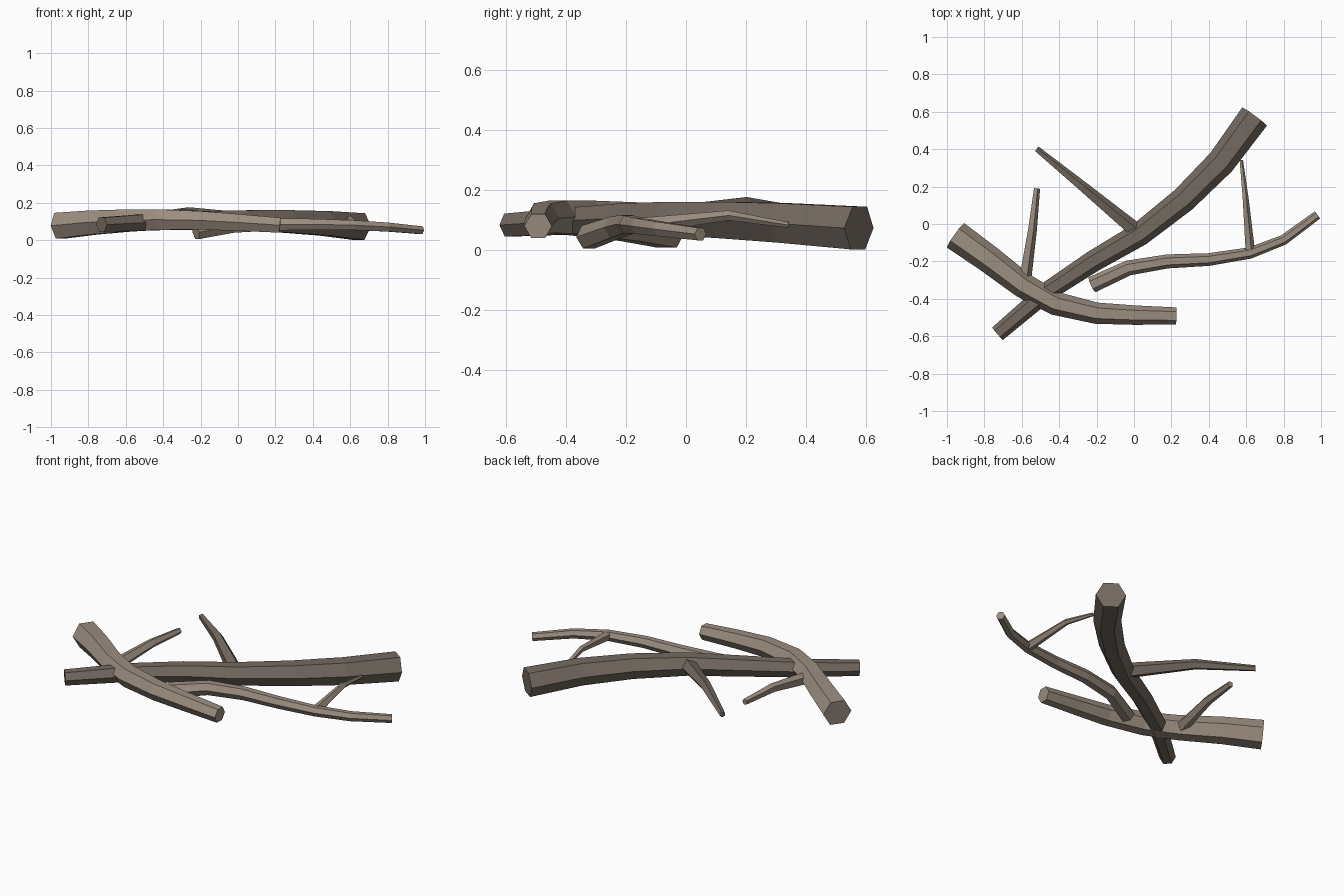
import bpy, bmesh, math
from mathutils import Vector

cube = bpy.data.objects.get("Cube")
if cube:
    bpy.data.objects.remove(cube, do_unlink=True)


def make_material(name, rgb):
    mat = bpy.data.materials.new(name)
    mat.use_nodes = True
    color = (*rgb, 1.0)
    mat.diffuse_color = color
    mat.node_tree.nodes["Principled BSDF"].inputs["Base Color"].default_value = color
    return mat


dark_bark = make_material("dark bark", (0.175, 0.145, 0.118))
pale_bark = make_material("pale bark", (0.33, 0.27, 0.215))


def make_branch(name, path, r_start, r_end, mat, sides=6):
    """Flat-faced tapering tube swept along a path, with closed ends."""
    pts = [Vector(p) for p in path]
    lengths = [0.0]
    for a, b in zip(pts, pts[1:]):
        lengths.append(lengths[-1] + (b - a).length)
    bm = bmesh.new()
    rings = []
    for i, p in enumerate(pts):
        # Tangent is the mean of the neighbouring segment directions
        before = (p - pts[i - 1]).normalized() if i > 0 else Vector()
        after = (pts[i + 1] - p).normalized() if i < len(pts) - 1 else Vector()
        tangent = (before + after).normalized()
        side = tangent.cross(Vector((0, 0, 1))).normalized()
        up = side.cross(tangent)
        r = r_start + (r_end - r_start) * lengths[i] / lengths[-1]
        angles = [math.tau * k / sides for k in range(sides)]
        rings.append([bm.verts.new(p + r * (math.cos(a) * side + math.sin(a) * up))
                      for a in angles])
    for low, high in zip(rings, rings[1:]):
        for k in range(sides):
            n = (k + 1) % sides
            bm.faces.new((low[k], low[n], high[n], high[k]))
    bm.faces.new(rings[0])
    bm.faces.new(rings[-1])
    bmesh.ops.recalc_face_normals(bm, faces=bm.faces)
    mesh = bpy.data.meshes.new(name)
    bm.to_mesh(mesh)
    bm.free()
    mesh.materials.append(mat)
    obj = bpy.data.objects.new(name, mesh)
    bpy.context.collection.objects.link(obj)
    return obj


# Long dark branch and its side twig
make_branch("long_branch", [
    (0.645, 0.575, 0.073), (0.465, 0.33, 0.09), (0.265, 0.13, 0.1),
    (0.03, -0.055, 0.105), (-0.22, -0.2, 0.105), (-0.47, -0.365, 0.097),
    (-0.73, -0.587, 0.083)], 0.082, 0.044, dark_bark)
make_branch("long_branch_twig", [
    (0.03, -0.055, 0.105), (-0.27, 0.195, 0.148), (-0.52, 0.4, 0.125)],
    0.045, 0.017, dark_bark, 5)

# Curved pale branch lying across it, with a short twig
make_branch("curved_branch", [
    (-0.955, -0.06, 0.077), (-0.78, -0.185, 0.094), (-0.59, -0.33, 0.105),
    (-0.42, -0.425, 0.11), (-0.2, -0.477, 0.106), (0.0, -0.487, 0.095),
    (0.225, -0.492, 0.08)], 0.08, 0.046, pale_bark)
make_branch("curved_branch_twig", [
    (-0.59, -0.33, 0.09), (-0.545, -0.03, 0.125), (-0.52, 0.19, 0.12)],
    0.037, 0.018, pale_bark, 5)

# Thin pale branch with a fine twig
make_branch("thin_branch", [
    (-0.225, -0.325, 0.043), (-0.03, -0.235, 0.075), (0.18, -0.2, 0.084),
    (0.4, -0.19, 0.085), (0.62, -0.155, 0.08), (0.8, -0.085, 0.07),
    (0.98, 0.048, 0.053)], 0.044, 0.024, pale_bark)
make_branch("thin_branch_twig", [
    (0.62, -0.155, 0.08), (0.595, 0.14, 0.115), (0.573, 0.34, 0.083)],
    0.028, 0.01, pale_bark, 5)
